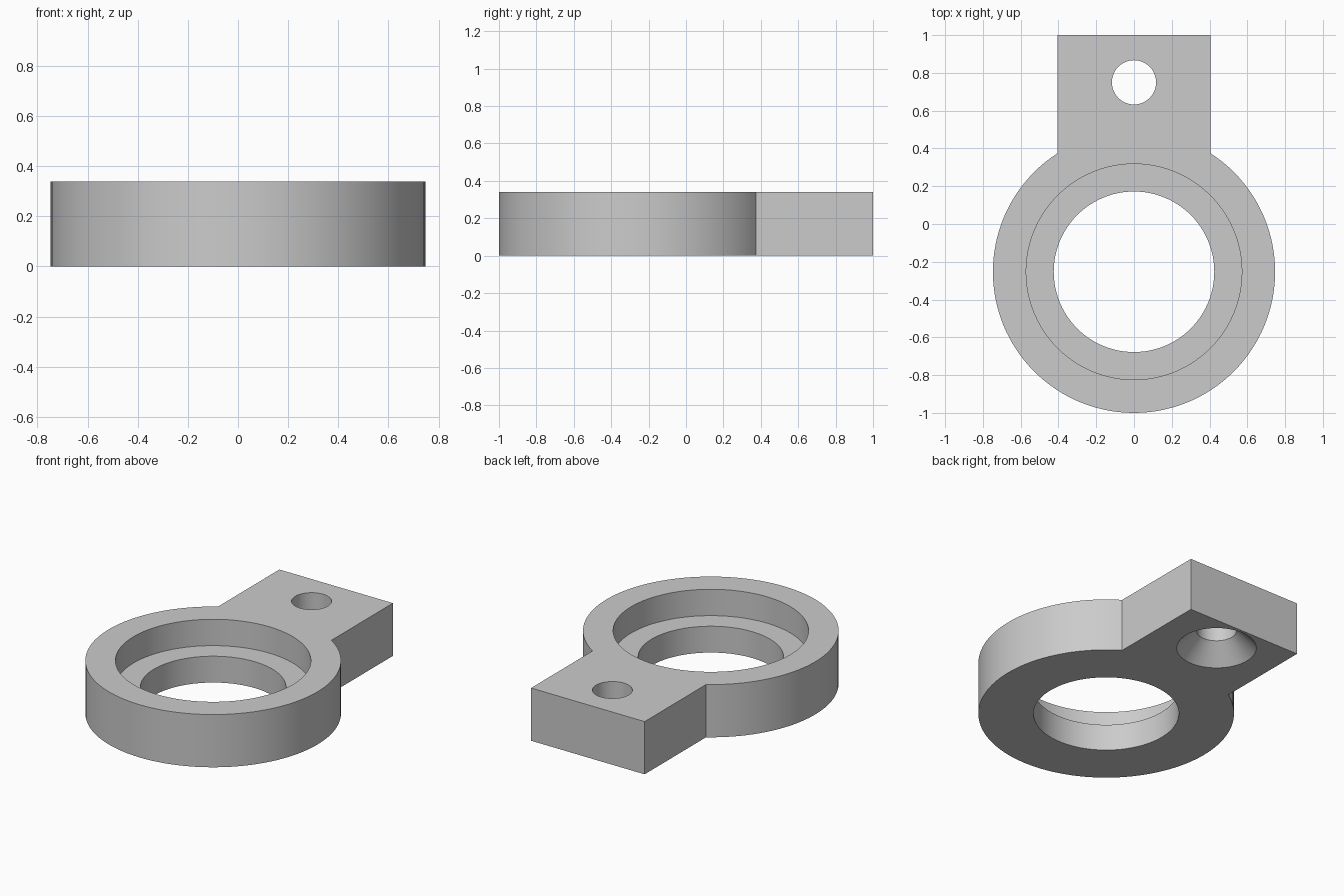
import bpy, bmesh, math

if "Cube" in bpy.data.objects:
    bpy.data.objects.remove(bpy.data.objects["Cube"])

H = 0.34                  # plate thickness
RING_Y, RING_R = -0.253, 0.747
TAB_W = 0.405             # half width of the tab
HOLE_Y, HOLE_R, SINK_R = 0.75, 0.117, 0.233
SEGS = 96

grey = bpy.data.materials.new("plain grey")
grey.diffuse_color = (0.6, 0.6, 0.6, 1)
grey.use_nodes = True
grey.node_tree.nodes["Principled BSDF"].inputs["Base Color"].default_value = grey.diffuse_color


def finish(name, bm):
    bmesh.ops.recalc_face_normals(bm, faces=bm.faces[:])
    mesh = bpy.data.meshes.new(name)
    bm.to_mesh(mesh)
    bm.free()
    mesh.materials.append(grey)
    obj = bpy.data.objects.new(name, mesh)
    bpy.context.collection.objects.link(obj)
    return obj


def lathe(name, profile, y):
    """Closed solid of revolution about a vertical axis at (0, y)."""
    bm = bmesh.new()
    rings = [[bm.verts.new((r * math.cos(2 * math.pi * i / SEGS),
                            y + r * math.sin(2 * math.pi * i / SEGS), z))
              for i in range(SEGS)] for r, z in profile]
    for a, b in zip(rings, rings[1:]):
        for i in range(SEGS):
            j = (i + 1) % SEGS
            bm.faces.new((a[i], a[j], b[j], b[i]))
    bm.faces.new(rings[0][::-1])
    bm.faces.new(rings[-1])
    return finish(name, bm)


# Body: round ring outline joined to a square tab, extruded upward
start = math.acos(TAB_W / RING_R)
sweep = math.pi + 2 * start
outline = [(TAB_W, 1.0)]
for i in range(SEGS + 1):
    a = start - sweep * i / SEGS
    outline.append((RING_R * math.cos(a), RING_Y + RING_R * math.sin(a)))
outline.append((-TAB_W, 1.0))

bm = bmesh.new()
base = bm.faces.new([bm.verts.new((x, y, 0)) for x, y in outline])
top = bmesh.ops.extrude_face_region(bm, geom=[base])["geom"]
bmesh.ops.translate(bm, vec=(0, 0, H),
                    verts=[v for v in top if isinstance(v, bmesh.types.BMVert)])
body = finish("ring_with_tab", bm)

# Stepped bore through the ring, and countersunk screw hole through the tab
cutters = [
    lathe("stepped_bore", [(0.425, -0.1), (0.425, 0.17),
                           (0.571, 0.17), (0.571, H + 0.1)], RING_Y),
    lathe("countersunk_hole", [(SINK_R + 0.05, -0.05), (HOLE_R, SINK_R - HOLE_R),
                               (HOLE_R, H + 0.1)], HOLE_Y),
]
bpy.context.view_layer.objects.active = body
body.select_set(True)
for cutter in cutters:
    cutter.hide_render = True
    mod = body.modifiers.new(cutter.name, 'BOOLEAN')
    mod.operation = 'DIFFERENCE'
    mod.solver = 'EXACT'
    mod.object = cutter
    bpy.ops.object.modifier_apply(modifier=mod.name)
    bpy.data.objects.remove(cutter)

bpy.ops.object.shade_smooth_by_angle(angle=math.radians(25))
